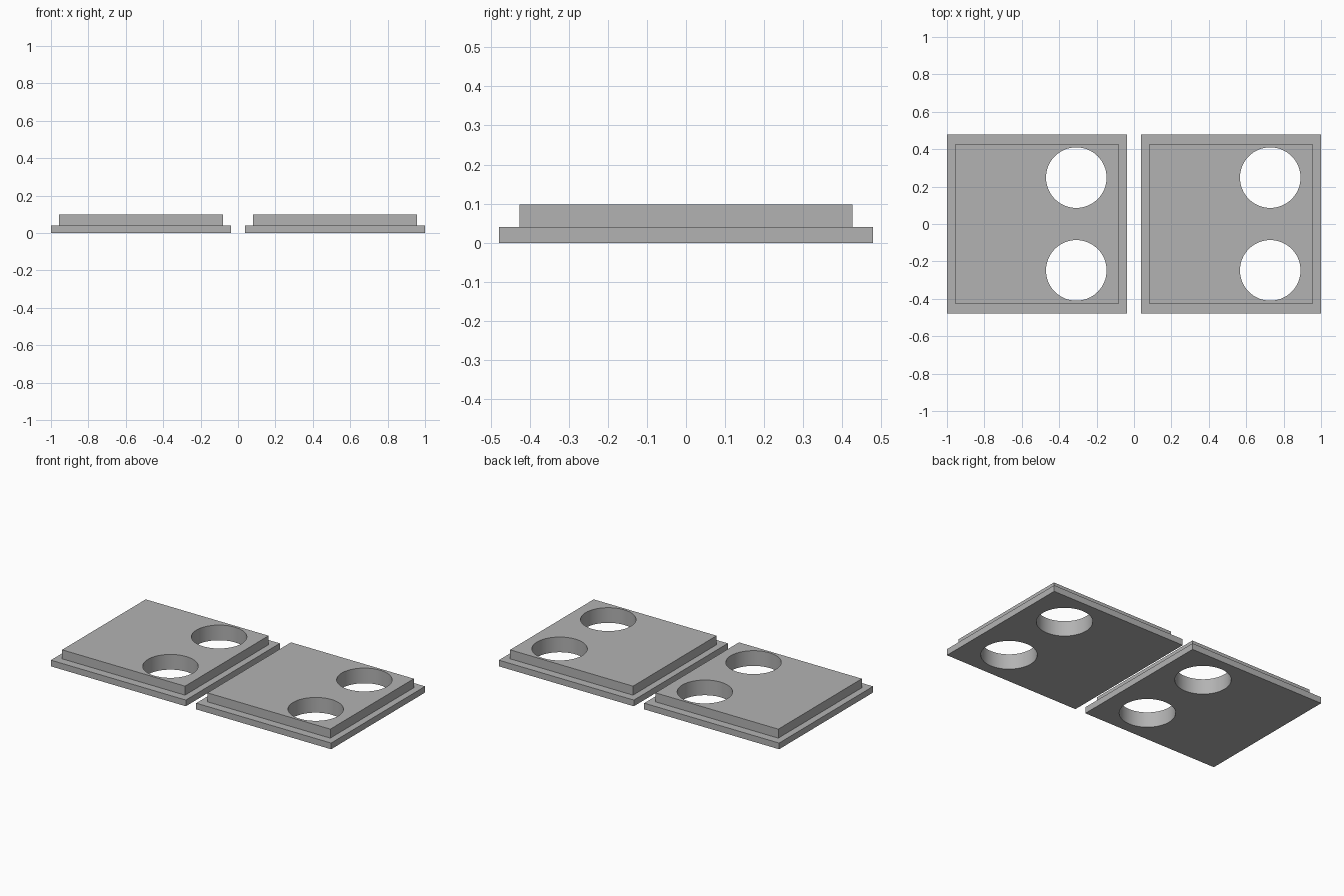
import bpy
import bmesh
from mathutils import Matrix, Vector

PLATE_X, PLATE_Y = 0.963, 0.958
BASE_H, TOTAL_H = 0.04, 0.098
RIM_X, RIM_Y = 0.043, 0.053
HOLE_R, HOLE_X, HOLE_Y = 0.162, 0.21, 0.248

cube = bpy.data.objects.get("Cube")
if cube:
    bpy.data.objects.remove(cube, do_unlink=True)

grey = bpy.data.materials.new("plain_grey")
grey.use_nodes = True
colour = (0.45, 0.45, 0.45, 1)
grey.diffuse_color = colour
grey.node_tree.nodes["Principled BSDF"].inputs["Base Color"].default_value = colour


def add_object(name, bm, location=(0, 0, 0)):
    mesh = bpy.data.meshes.new(name)
    bmesh.ops.recalc_face_normals(bm, faces=bm.faces)
    bm.to_mesh(mesh)
    bm.free()
    mesh.materials.append(grey)
    obj = bpy.data.objects.new(name, mesh)
    obj.location = location
    bpy.context.collection.objects.link(obj)
    return obj


def stepped_plate(name, x):
    # Flat base, with its top face raised into a narrower step
    bm = bmesh.new()
    size = Matrix.Diagonal((PLATE_X, PLATE_Y, BASE_H, 1))
    bmesh.ops.create_cube(bm, size=1, matrix=Matrix.Translation((0, 0, BASE_H / 2)) @ size)
    top = max(bm.faces, key=lambda f: f.calc_center_median().z)
    bmesh.ops.inset_region(bm, faces=[top], thickness=0.04)
    for v in top.verts:
        v.co.x = (PLATE_X / 2 - RIM_X) * (1 if v.co.x > 0 else -1)
        v.co.y = (PLATE_Y / 2 - RIM_Y) * (1 if v.co.y > 0 else -1)
    step = bmesh.ops.extrude_discrete_faces(bm, faces=[top])["faces"][0]
    bmesh.ops.translate(bm, verts=step.verts, vec=Vector((0, 0, TOTAL_H - BASE_H)))
    plate = add_object(name, bm, (x, 0, 0))

    # Two round through holes
    bm = bmesh.new()
    for y in (-HOLE_Y, HOLE_Y):
        bmesh.ops.create_cone(bm, cap_ends=True, segments=64, radius1=HOLE_R, radius2=HOLE_R,
                              depth=0.4, matrix=Matrix.Translation((HOLE_X, y, 0)))
    cutter = add_object(name + "_hole_cutter", bm, (x, 0, 0))
    bpy.context.view_layer.update()
    cut = plate.modifiers.new("holes", "BOOLEAN")
    cut.operation = "DIFFERENCE"
    cut.solver = "EXACT"
    cut.object = cutter
    bpy.ops.object.select_all(action="DESELECT")
    plate.select_set(True)
    bpy.context.view_layer.objects.active = plate
    bpy.ops.object.modifier_apply(modifier=cut.name)
    bpy.data.objects.remove(cutter, do_unlink=True)
    bpy.ops.object.shade_smooth_by_angle()


for side, sign in (("right", -1), ("left", 1)):
    stepped_plate(side + "_plate", sign * (1 - PLATE_X / 2))
